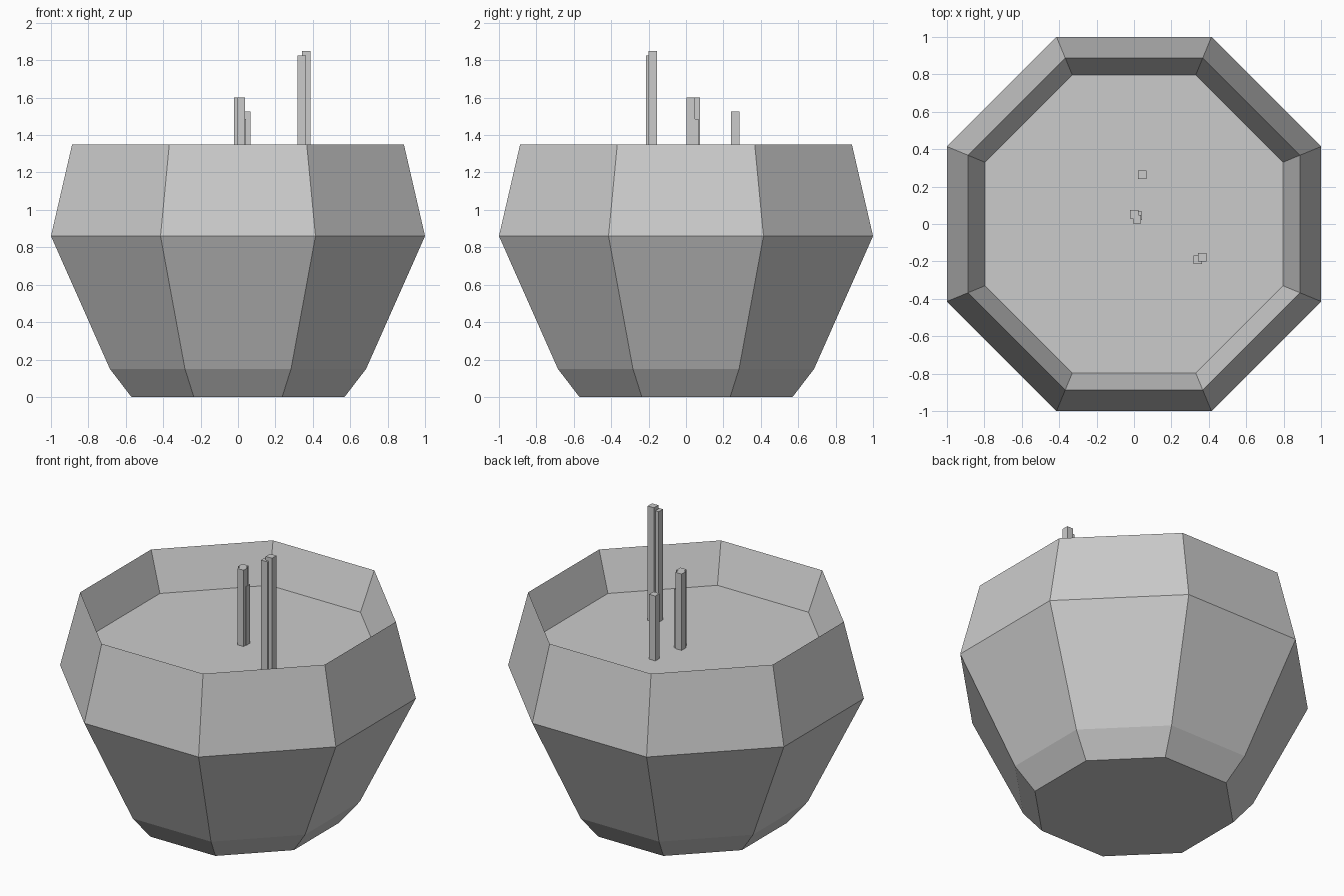
import bpy, bmesh, math

cube = bpy.data.objects.get("Cube")
if cube:
    bpy.data.objects.remove(cube, do_unlink=True)

SIDES = 8
SOIL_Z = 1.10

grey = bpy.data.materials.new("plain_grey")
grey.use_nodes = True
colour = (0.6, 0.6, 0.6, 1)
grey.diffuse_color = colour
grey.node_tree.nodes["Principled BSDF"].inputs["Base Color"].default_value = colour


def add_object(name, bm):
    bmesh.ops.recalc_face_normals(bm, faces=bm.faces[:])
    mesh = bpy.data.meshes.new(name)
    bm.to_mesh(mesh)
    bm.free()
    mesh.materials.append(grey)
    obj = bpy.data.objects.new(name, mesh)
    bpy.context.collection.objects.link(obj)
    return obj


def ring(bm, apothem, z):
    """Octagon with flat sides facing the axes."""
    r = apothem / math.cos(math.pi / SIDES)
    angles = [(i + 0.5) * math.tau / SIDES for i in range(SIDES)]
    return [bm.verts.new((r * math.cos(a), r * math.sin(a), z)) for a in angles]


# Faceted pot: outside profile up to the rim, down the inside, closed by the soil
profile = [(0.57, 0), (0.685, 0.15), (1.0, 0.86), (0.887, 1.35), (0.797, SOIL_Z)]
bm = bmesh.new()
rings = [ring(bm, a, z) for a, z in profile]
for low, high in zip(rings, rings[1:]):
    for i in range(SIDES):
        j = (i + 1) % SIDES
        bm.faces.new((low[i], low[j], high[j], high[i]))
bm.faces.new(rings[0])
bm.faces.new(rings[-1])
add_object("pot_with_soil", bm)

# Square stems standing on the soil: x, y, top height
stems = [
    (0.045, 0.263, 1.525),
    (0.002, 0.052, 1.60),
    (0.016, 0.026, 1.60),
    (0.019, 0.045, 1.485),
    (0.340, -0.192, 1.825),
    (0.364, -0.178, 1.85),
]
WIDTH = 0.045
for n, (x, y, top) in enumerate(stems, 1):
    bm = bmesh.new()
    bmesh.ops.create_cube(bm, size=1)
    bmesh.ops.scale(bm, vec=(WIDTH, WIDTH, top - SOIL_Z), verts=bm.verts)
    bmesh.ops.translate(bm, vec=(x, y, (top + SOIL_Z) / 2), verts=bm.verts)
    add_object(f"stem_{n}", bm)
